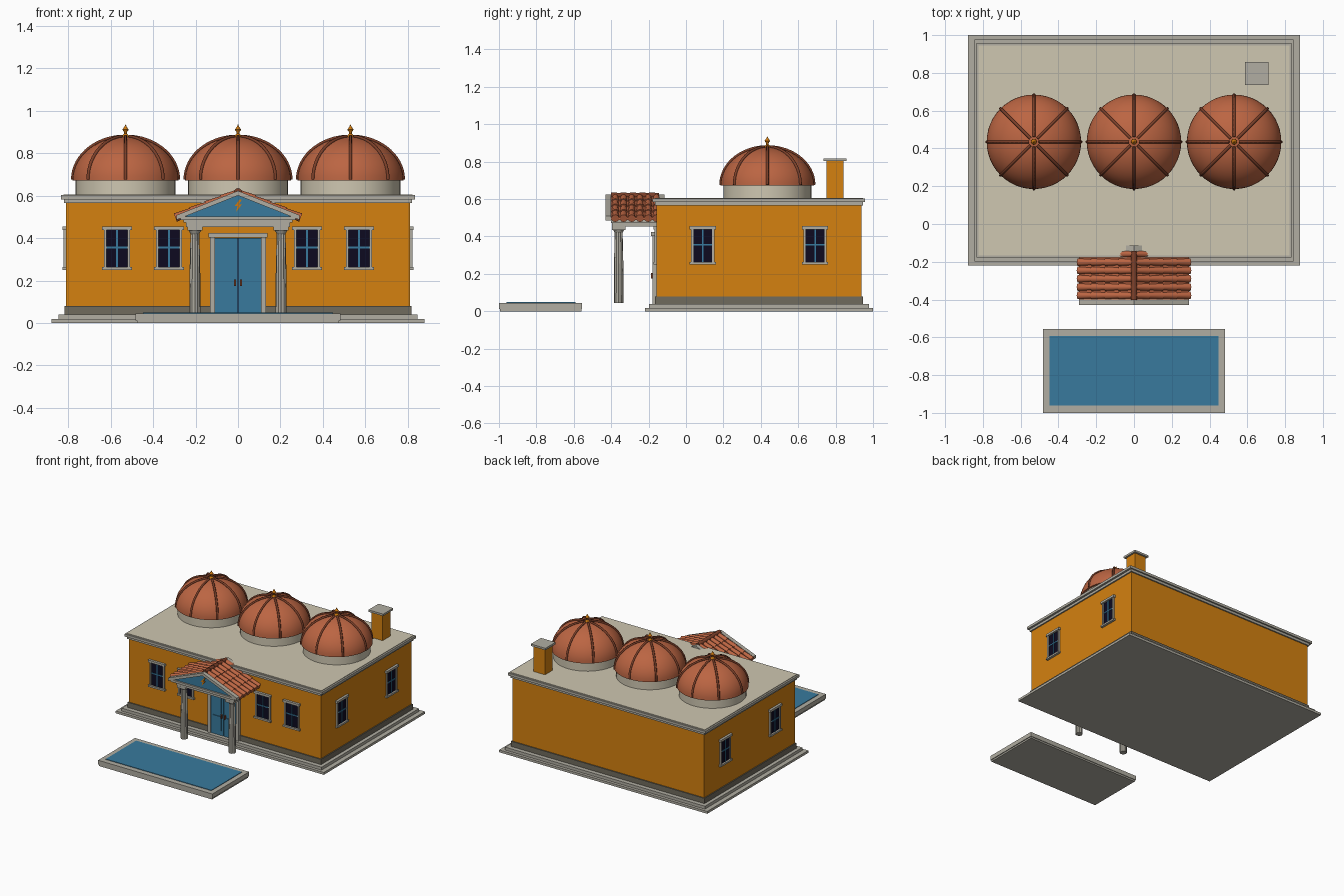
import bpy, bmesh, math
from mathutils import Matrix, Vector

cube = bpy.data.objects.get("Cube")
if cube:
    bpy.data.objects.remove(cube)


def material(name, *rgb):
    m = bpy.data.materials.new(name)
    m.use_nodes = True
    m.diffuse_color = (*rgb, 1)
    m.node_tree.nodes["Principled BSDF"].inputs["Base Color"].default_value = (*rgb, 1)
    return m


OCHRE = material("ochre plaster", .66, .22, .005)
STONE = material("grey stone", .44, .42, .36)
CREAM = material("cream roof", .62, .57, .44)
DARK = material("dark plinth stone", .16, .145, .11)
CLAY = material("terracotta", .50, .13, .055)
BROWN = material("dark clay", .20, .05, .022)
BLUE = material("blue paint", .04, .195, .34)
GLASS = material("dark glass", .004, .003, .014)
GOLD = material("gold", .61, .19, .005)


def finish(name, bm, mat, smooth=False):
    bmesh.ops.recalc_face_normals(bm, faces=bm.faces)
    me = bpy.data.meshes.new(name)
    bm.to_mesh(me)
    bm.free()
    me.materials.append(mat)
    ob = bpy.data.objects.new(name, me)
    bpy.context.collection.objects.link(ob)
    if smooth:
        bpy.ops.object.select_all(action='DESELECT')
        ob.select_set(True)
        bpy.context.view_layer.objects.active = ob
        bpy.ops.object.shade_smooth_by_angle(angle=math.radians(40))
    return ob


def boxes(name, mat, ranges, place=Matrix()):
    """One object from boxes given as (x0, x1, y0, y1, z0, z1)."""
    bm = bmesh.new()
    for x0, x1, y0, y1, z0, z1 in ranges:
        mid = Vector((x0 + x1, y0 + y1, z0 + z1)) / 2
        size = Matrix.Diagonal((x1 - x0, y1 - y0, z1 - z0, 1))
        bmesh.ops.create_cube(bm, size=1, matrix=place @ Matrix.Translation(mid) @ size)
    return finish(name, bm, mat)


def lathe(name, mat, profile, at, sides=32, flute=0, smooth=True):
    """Turn (radius, z) points about a vertical axis; flutes pull in every other edge."""
    bm = bmesh.new()
    rings = []
    for r, z in profile:
        ring = []
        for i in range(sides):
            a, rr = math.tau * i / sides, r * (1 - flute * (i % 2))
            ring.append(bm.verts.new((at[0] + rr * math.cos(a), at[1] + rr * math.sin(a), z)))
        rings.append(ring)
    for lo, hi in zip(rings, rings[1:]):
        for i in range(sides):
            j = (i + 1) % sides
            bm.faces.new((lo[i], lo[j], hi[j], hi[i]))
    bm.faces.new(rings[0])
    bm.faces.new(rings[-1])
    return finish(name, bm, mat, smooth)


def prism(name, mat, outline, y0, y1):
    """Extrude an (x, z) outline from y0 to y1."""
    bm = bmesh.new()
    face = bm.faces.new([bm.verts.new((x, y0, z)) for x, z in outline])
    ext = bmesh.ops.extrude_face_region(bm, geom=[face])
    verts = [v for v in ext["geom"] if isinstance(v, bmesh.types.BMVert)]
    bmesh.ops.translate(bm, verts=verts, vec=(0, y1 - y0, 0))
    return finish(name, bm, mat)


# Main block, stacked from the ground up around the building centre
CY = .39
for name, mat, hx, hy, z0, z1 in (
        ("lower_step", STONE, .88, .61, 0, .018),
        ("upper_step", STONE, .845, .588, .018, .04),
        ("plinth", DARK, .818, .555, .04, .08),
        ("walls", OCHRE, .81, .547, .08, .57),
        ("cornice_lower", STONE, .82, .557, .565, .583),
        ("cornice_upper", STONE, .835, .568, .583, .602),
        ("roof_deck", CREAM, .822, .556, .59, .606)):
    boxes(name, mat, [(-hx, hx, CY - hy, CY + hy, z0, z1)])
FRONT = CY - .547

# Domes with drums, ribs and finials
DOME_Y, R, H, SPRING = .435, .25, .205, .672
arc = [math.radians(a) for a in range(0, 90, 6)]
for label, x in (("right", -.53), ("middle", 0), ("left", .53)):
    at = (x, DOME_Y)
    lathe(label + "_drum", CREAM, [(.235, .60), (.235, .68)], at, 48)
    lathe(label + "_dome", CLAY,
          [(R * math.cos(a), SPRING + H * math.sin(a)) for a in arc] + [(.004, SPRING + H)], at, 48)
    curve = bpy.data.curves.new(label + "_ribs", 'CURVE')
    curve.dimensions = '3D'
    curve.bevel_depth = .008
    curve.bevel_resolution = 1
    curve.use_fill_caps = True
    for k in range(8):
        turn = math.tau * k / 8
        spline = curve.splines.new('POLY')
        spline.points.add(len(arc) - 1)
        for p, a in zip(spline.points, arc):
            r = R * math.cos(a)
            p.co = (x + r * math.cos(turn), DOME_Y + r * math.sin(turn),
                    SPRING + .004 + H * math.sin(a), 1)
    ribs = bpy.data.objects.new(label + "_ribs", curve)
    bpy.context.collection.objects.link(ribs)
    curve.materials.append(BROWN)
    bpy.ops.object.select_all(action='DESELECT')
    ribs.select_set(True)
    bpy.context.view_layer.objects.active = ribs
    bpy.ops.object.convert(target='MESH')
    lathe(label + "_finial", GOLD, [(.017, .87), (.014, .885), (.006, .892), (.007, .9),
                                    (.015, .911), (.006, .924), (.001, .935)], at, 12)

# Chimney
boxes("chimney", OCHRE, [(.602, .698, .75, .843, .60, .805)])
boxes("chimney_cap", STONE, [(.588, .712, .736, .858, .803, .818)])

# Windows: local x runs along the wall, local -y points outward
def window(name, place):
    boxes(name + "_pane", GLASS, [(-.052, .052, -.004, .01, .26, .445)], place)
    boxes(name + "_bars", BLUE, [(-.004, .004, -.008, 0, .26, .445),
                                 (-.052, .052, -.008, 0, .352, .36)], place)
    boxes(name + "_frame", STONE,
          [(s * .056 - .006, s * .056 + .006, -.012, .01, .26, .445) for s in (-1, 1)]
          + [(-.07, .07, -.018, .01, .438, .455), (-.07, .07, -.018, .01, .25, .263)], place)


for i, x in enumerate((-.57, -.325, .325, .57)):
    window(f"front_window_{i + 1}", Matrix.Translation((x, FRONT, 0)))
for side, s in (("left", 1), ("right", -1)):
    for i, y in enumerate((.09, .69)):
        window(f"{side}_window_{i + 1}",
               Matrix.Translation((s * .81, y, 0)) @ Matrix.Rotation(s * math.pi / 2, 4, 'Z'))

# Double door with raised panels, handles and surround
wall = Matrix.Translation((0, FRONT, 0))
boxes("door_leaves", BLUE, [(-.11, -.002, -.014, .01, .04, .40), (.002, .11, -.014, .01, .04, .40)], wall)
boxes("door_gap", GLASS, [(-.003, .003, -.011, .01, .04, .40)], wall)
panels = [(min(s * .02, s * .092), max(s * .02, s * .092), -.02, 0, z0, z1)
          for s in (-1, 1) for z0, z1 in ((.075, .185), (.21, .335), (.355, .388))]
boxes("door_panels", BLUE, panels, wall)
boxes("door_handles", BROWN, [(s * .014 - .004, s * .014 + .004, -.03, -.01, .175, .205) for s in (-1, 1)], wall)
boxes("door_surround", STONE,
      [(s * .12 - .011, s * .12 + .011, -.022, .01, .04, .405) for s in (-1, 1)]
      + [(-.14, .14, -.03, .01, .402, .425)], wall)

# Portico columns
for side, s in (("left", 1), ("right", -1)):
    at = (s * .203, -.36)
    lathe(side + "_column", STONE, [(.026, .045), (.026, .07), (.025, .25), (.021, .425)],
          at, 24, .1, False)
    lathe(side + "_capital", STONE, [(.021, .42), (.03, .437)], at, 24)
    boxes(side + "_abacus", STONE, [(at[0] - .036, at[0] + .036, -.396, -.324, .435, .452)])

# Entablature and pediment
boxes("entablature", STONE, [(-.245, .245, -.395, -.15, .452, .473),
                             (-.258, .258, -.402, -.15, .473, .495),
                             (-.27, .27, -.43, -.4, .485, .502)])


def chevron(top, end, drop):
    return [(-.29, end), (0, top), (.29, end), (.29, end - drop), (0, top - drop), (-.29, end - drop)]


prism("pediment_rake", STONE, chevron(.623, .508, .022), -.43, -.40)
prism("tympanum", BLUE, [(-.26, .497), (.26, .497), (0, .61)], -.418, -.15)
prism("rear_rake", STONE, chevron(.623, .508, .022), -.15, -.115)
prism("portico_roof", CLAY, chevron(.617, .502, .014), -.402, -.145)
prism("pediment_bolt", GOLD, [(.008, .582), (-.017, .55), (-.002, .552), (-.01, .522),
                              (.019, .56), (.004, .558), (.018, .582)], -.425, -.416)

# Overlapping barrel tiles running down both slopes
bm = bmesh.new()
slope = Vector((.29, 0, -.115))
for s in (-1, 1):
    down = Vector((s * slope.x, 0, slope.z))
    turn = down.to_track_quat('Z', 'Y').to_matrix().to_4x4()
    for col in range(6):
        for row in range(4):
            spot = Vector((0, -.378 + col * .044, .614)) + down * ((row + .5) / 4)
            bmesh.ops.create_cone(bm, cap_ends=True, segments=10, radius1=.015, radius2=.021,
                                  depth=slope.length / 4 + .012, matrix=Matrix.Translation(spot) @ turn)
finish("roof_tiles", bm, CLAY, True)
bm = bmesh.new()
lay = Matrix.Rotation(math.pi / 2, 4, 'X')
for k in range(5):
    bmesh.ops.create_cone(bm, cap_ends=True, segments=10, radius1=.014, radius2=.018, depth=.054,
                          matrix=Matrix.Translation((0, -.375 + k * .051, .618)) @ lay)
finish("ridge_tiles", bm, BROWN, True)

# Pool in front
boxes("pool_basin", STONE, [(-.477, .477, -.995, -.56, 0, .035), (-.483, .483, -1, -.555, .012, .045)])
boxes("pool_water", BLUE, [(-.447, .447, -.96, -.592, .042, .049)])
